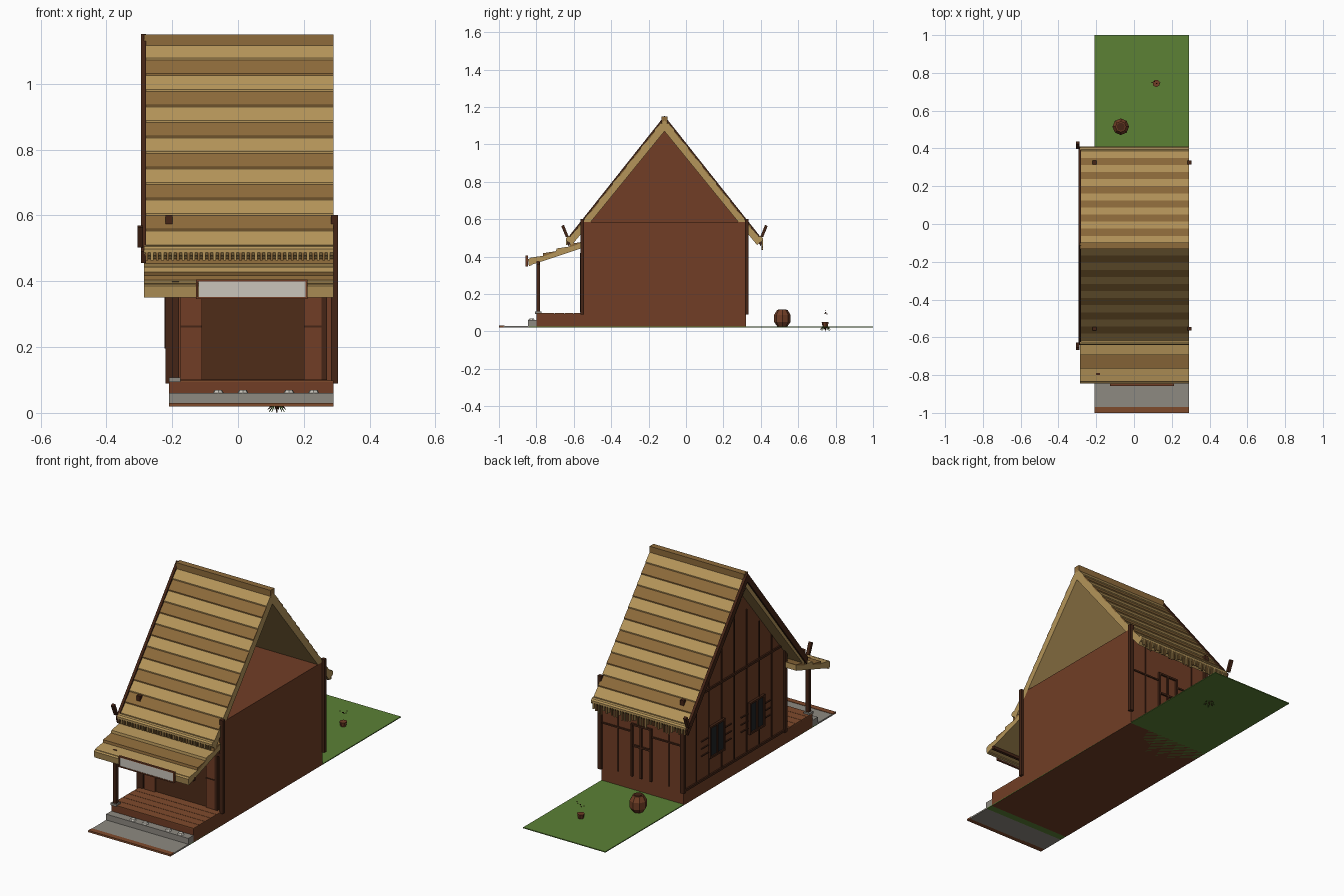
import bpy, bmesh, math, random
from mathutils import Vector

if "Cube" in bpy.data.objects:
    bpy.data.objects.remove(bpy.data.objects["Cube"])
random.seed(4)

def mat(name, hexcol):
    c = [int(hexcol[i:i + 2], 16) / 255 for i in (0, 2, 4)]
    m = bpy.data.materials.new(name)
    m.diffuse_color = [v ** 2.2 for v in c] + [1]
    m.use_nodes = True
    m.node_tree.nodes["Principled BSDF"].inputs["Base Color"].default_value = m.diffuse_color
    return m

STRAW, STRAW_D = mat("straw_light", "B3935A"), mat("straw_dark", "8C6A3D")
WALL, WALL_D = mat("wall_wood", "70402A"), mat("panel_dark", "50301F")
BEAM, FLOOR = mat("beam_wood", "46291C"), mat("floor_wood", "7E4C30")
GREY, PALE = mat("stone", "8C8880"), mat("pale_board", "C8C4BA")
GREEN, GLASS = mat("grass", "5C8038"), mat("window_dark", "24282A")

def finish(name, bm, m):
    bmesh.ops.recalc_face_normals(bm, faces=bm.faces)
    me = bpy.data.meshes.new(name)
    bm.to_mesh(me)
    bm.free()
    me.materials.append(m)
    o = bpy.data.objects.new(name, me)
    bpy.context.collection.objects.link(o)
    return o

def prism(name, pts, x0, x1, m):
    """Extrude a (y, z) profile along x."""
    bm = bmesh.new()
    f = bm.faces.new([bm.verts.new((x0, y, z)) for y, z in pts])
    ext = bmesh.ops.extrude_face_region(bm, geom=[f])
    for v in ext["geom"]:
        if isinstance(v, bmesh.types.BMVert):
            v.co.x = x1
    return finish(name, bm, m)

def box(name, x0, x1, y0, y1, z0, z1, m):
    return prism(name, [(y0, z0), (y1, z0), (y1, z1), (y0, z1)], x0, x1, m)

def cyl(name, a, b, r1, r2, n, m):
    a, b = Vector(a), Vector(b)
    bm = bmesh.new()
    bmesh.ops.create_cone(bm, cap_ends=True, segments=n, radius1=r1, radius2=r2, depth=(b - a).length)
    o = finish(name, bm, m)
    o.location = (a + b) / 2
    o.rotation_euler = (b - a).to_track_quat('Z', 'Y').to_euler()
    return o

XL, XR, YF, YB = -0.21, 0.29, -0.55, 0.32    # house walls
RL, RY = -0.285, -0.115                      # roof left edge, ridge position

# ground, paving, step
box("lawn", XL, XR, -0.84, 1, 0.02, 0.025, GREEN)
box("paving", XL, XR, -0.975, -0.84, 0.02, 0.028, GREY)
box("paving_edge", XL, XR, -1, -0.97, 0.02, 0.03, FLOOR)
box("stone_step", XL, XR, -0.845, -0.8, 0.025, 0.06, GREY)
for x in (-0.06, 0.015, 0.155, 0.23):
    cyl("step_stone", (x, -0.825, 0.055), (x, -0.825, 0.069), 0.02, 0.012, 7, PALE)

# raised base, porch floor boards, main walls
box("base", XL, XR, -0.8, YB, 0.02, 0.094, WALL)
for i in range(5):
    y = -0.8 + i * 0.05
    box("porch_board", XL, XR, y, y + 0.048, 0.09, 0.098, FLOOR)
box("house_walls", XL, XR, YF, YB, 0.09, 0.585, WALL)
prism("left_gable", [(YF, 0.58), (YB, 0.58), (RY, 1.09)], XL, XL + 0.02, WALL)

# corner posts and porch post
for x in (XL, XR + 0.003):
    for y in (YF - 0.005, YB + 0.005):
        box("corner_post", x - 0.011, x + 0.011, y - 0.01, y + 0.01, 0.09, 0.602, BEAM)
box("porch_post", -0.2, -0.18, -0.8, -0.78, 0.095, 0.4, BEAM)
box("porch_post_foot", -0.21, -0.175, -0.806, -0.772, 0.094, 0.107, GREY)
box("porch_beam", XL - 0.03, XR, -0.798, -0.782, 0.355, 0.375, BEAM)

# front wall: doorway, sliding panels, frames
box("doorway", -0.11, 0.2, YF - 0.006, YF, 0.1, 0.4, WALL_D)
for x0, x1 in ((-0.175, -0.11), (0.2, 0.255)):
    box("sliding_panel", x0, x1, YF - 0.014, YF, 0.1, 0.4, WALL)
    box("panel_rail", x0, x1, YF - 0.018, YF, 0.26, 0.265, BEAM)
for x in (-0.19, 0.262):
    box("front_stud", x - 0.008, x + 0.008, YF - 0.016, YF, 0.1, 0.42, BEAM)
box("front_lintel", XL, XR, YF - 0.016, YF, 0.4, 0.42, BEAM)

# left wall: battens, rails, windows
for i in range(1, 8):
    y = YF + (YB - YF) * i / 8
    if i in (2, 5):
        spans = ((0.1, 0.2), (0.37, 0.585 + 0.1 * min(i, 8 - i)))
    else:
        spans = ((0.1, 0.56 + 0.11 * min(i, 8 - i)),)
    for z0, z1 in spans:
        box("left_batten", XL - 0.004, XL, y - 0.003, y + 0.003, z0, z1, BEAM)
box("left_tie_beam", XL - 0.008, XL, YF, YB, 0.57, 0.582, BEAM)
box("left_sill_beam", XL - 0.008, XL, YF, YB, 0.094, 0.106, BEAM)
for yc in (0.04, -0.305):
    box("window_pane", XL - 0.006, XL, yc - 0.06, yc + 0.06, 0.2, 0.365, GLASS)
    for d in (-0.06, 0, 0.06):
        box("window_stile", XL - 0.013, XL, yc + d - 0.005, yc + d + 0.005, 0.195, 0.37, BEAM)
    for z in (0.2, 0.365):
        box("window_rail", XL - 0.013, XL, yc - 0.065, yc + 0.065, z - 0.005, z + 0.005, BEAM)
    for z in (0.23, 0.27, 0.31):
        for s in (-1, 1):
            ya, yb = sorted((yc + s * 0.07, yc + s * 0.13))
            box("short_slat", XL - 0.006, XL, ya, yb, z, z + 0.005, BEAM)

# back wall: door, rails, battens
for x in (-0.015, 0.045, 0.1):
    box("back_door_stile", x - 0.005, x + 0.005, YB, YB + 0.011, 0.1, 0.385, BEAM)
for z in (0.27, 0.385):
    box("back_door_rail", -0.02, 0.105, YB, YB + 0.01, z - 0.005, z + 0.005, BEAM)
for x in (-0.12, 0.19):
    box("back_batten", x - 0.003, x + 0.003, YB, YB + 0.004, 0.1, 0.54, BEAM)
for x0, x1 in ((XL, -0.02), (0.105, XR)):
    box("back_rail", x0, x1, YB, YB + 0.006, 0.34, 0.348, BEAM)

# main roof: slab, overlapping courses, eave roll, bargeboard, horn, fringe
def rp(s, d, off):
    return (RY + s * d, 1.13 - 1.26 * d + off)

N = 13
for s in (-1, 1):
    prism("roof_slab", [rp(s, 0, 0), rp(s, 0.515, 0), rp(s, 0.495, -0.045), rp(s, 0, -0.06)], RL, XR, STRAW)
    for i in range(N):
        d0, d1 = 0.015 + i * 0.0375, 0.015 + (i + 1) * 0.0375
        prism("roof_course", [rp(s, d0, 0.0), rp(s, d0, 0.008), rp(s, d1, 0.014), rp(s, d1, 0.0)],
              RL, XR, STRAW_D if i % 2 else STRAW)
    y, z = rp(s, 0.51, 0.005)
    cyl("eave_roll", (RL, y, z), (XR, y, z), 0.017, 0.017, 10, STRAW)
    prism("bargeboard", [rp(s, 0, 0.022), rp(s, 0.525, 0.022), rp(s, 0.515, -0.025), rp(s, 0, -0.025)],
          -0.295, -0.28, BEAM)
    for x in (-0.306, ):
        prism("eave_horn", [(RY + s * 0.513, 0.508), (RY + s * 0.527, 0.503),
                            (RY + s * 0.552, 0.563), (RY + s * 0.538, 0.57)], x, x + 0.018, BEAM)
    for i in range(36):
        x = RL + 0.008 + i * 0.0158
        h = random.uniform(0.025, 0.055) if s > 0 else 0.025
        yy = RY + s * 0.522
        box("fringe_straw", x - 0.004, x + 0.004, yy - 0.004, yy + 0.004, 0.488 - h, 0.492,
            STRAW if i % 2 else STRAW_D)
box("ridge_cap", RL, XR, RY - 0.017, RY + 0.017, 1.115, 1.15, STRAW_D)

# porch roof: slab and stepped courses
def pp(t, off):
    return (-0.55 - 0.285 * t, 0.475 - 0.1 * t + off)

prism("porch_roof_slab", [pp(0, 0), pp(1, 0), pp(1.02, -0.022), pp(0, -0.028)], RL, XR, STRAW)
for i in range(4):
    t0, t1 = i / 4, (i + 1) / 4
    prism("porch_course", [pp(t0, 0), pp(t0, 0.004), pp(t1, 0.018), pp(t1 + 0.01, -0.002)],
          RL, XR, STRAW if i % 2 else STRAW_D)
prism("porch_eave", [(-0.825, 0.352), (-0.84, 0.35), (-0.845, 0.385), (-0.825, 0.395)], RL, XR, STRAW)

# blank hanging board with frame
box("hanging_board", -0.12, 0.205, -0.854, -0.846, 0.35, 0.4, PALE)
for z in (0.346, 0.4):
    box("board_frame_rail", -0.127, 0.211, -0.857, -0.845, z, z + 0.006, WALL)
for x in (-0.127, 0.205):
    box("board_frame_stile", x, x + 0.006, -0.857, -0.845, 0.346, 0.406, WALL)

# barrel in the yard: low-poly rings with hoop
bx, by = -0.07, 0.515
for z0, z1, r0, r1 in ((0.025, 0.05, 0.026, 0.044), (0.05, 0.088, 0.044, 0.044), (0.088, 0.115, 0.044, 0.028)):
    cyl("barrel_ring", (bx, by, z0), (bx, by, z1), r0, r1, 8, WALL)
cyl("barrel_lid", (bx, by, 0.113), (bx, by, 0.118), 0.022, 0.022, 8, BEAM)

# stump with roots, tufts and drifting specks
sx, sy = 0.118, 0.745
cyl("stump", (sx, sy, 0.02), (sx, sy, 0.05), 0.013, 0.02, 7, WALL)
for i in range(8):
    a = i * math.tau / 8 + 0.2
    c, s = math.cos(a), math.sin(a)
    cyl("root", (sx + 0.006 * c, sy + 0.006 * s, 0.032), (sx + 0.028 * c, sy + 0.028 * s, 0.003 if i % 2 else 0.01),
        0.004, 0.001, 4, GREEN if i % 2 else BEAM)
cyl("tap_root", (sx, sy, 0.025), (sx, sy, 0.0), 0.005, 0.001, 4, BEAM)
for i in range(6):
    x, y = sx + random.uniform(-0.025, 0.025), sy + random.uniform(-0.015, 0.015)
    z = random.uniform(0.09, 0.112)
    box("speck", x - 0.002, x + 0.002, y - 0.002, y + 0.002, z, z + 0.004, BEAM)
